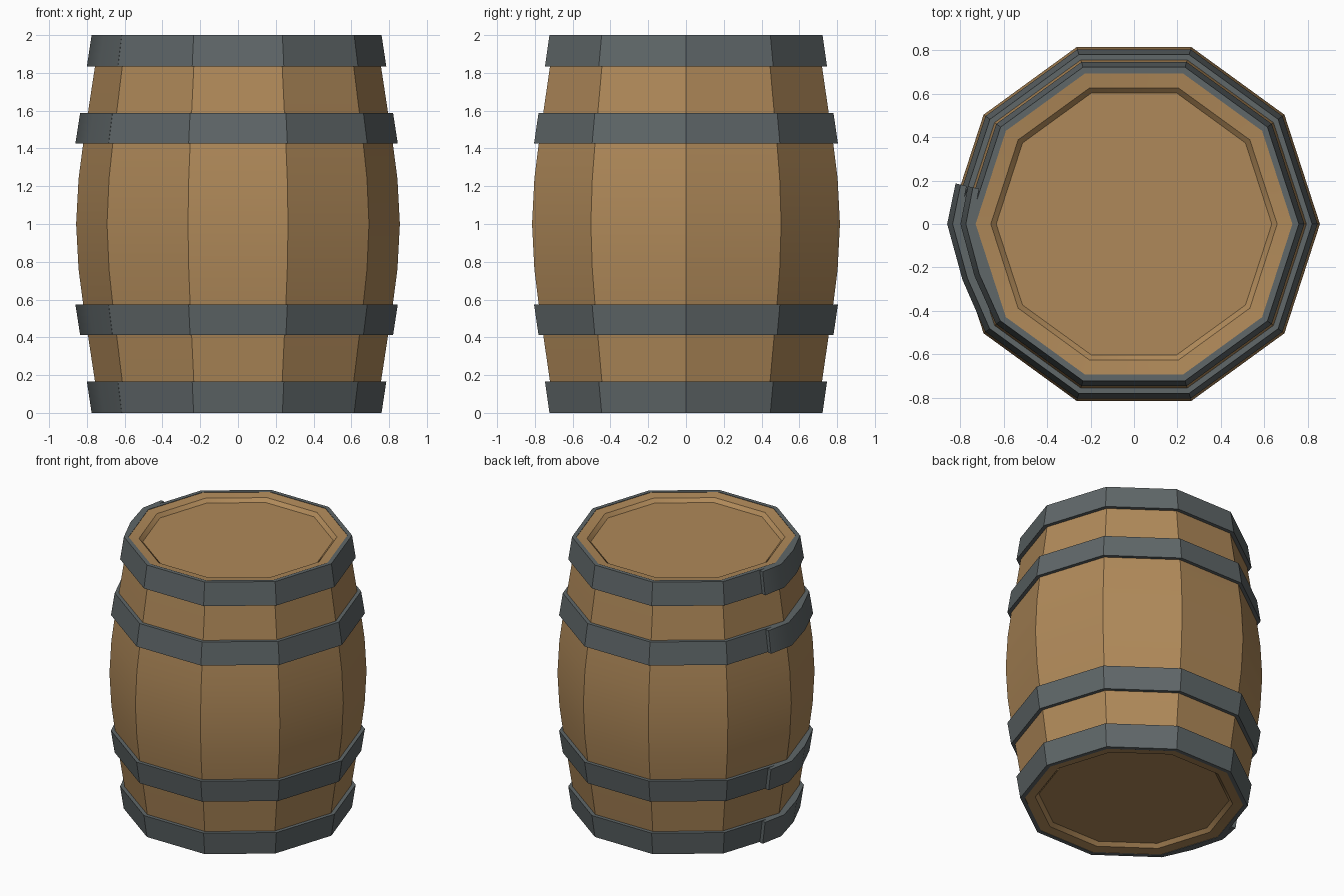
import bpy, bmesh
from math import cos, sin, radians

if "Cube" in bpy.data.objects:
    bpy.data.objects.remove(bpy.data.objects["Cube"])

SIDES = 10


def material(name, color):
    m = bpy.data.materials.new(name)
    m.diffuse_color = (*color, 1)
    m.use_nodes = True
    m.node_tree.nodes["Principled BSDF"].inputs["Base Color"].default_value = m.diffuse_color
    return m


wood = material("wood", (0.43, 0.25, 0.10))
iron = material("iron", (0.115, 0.135, 0.14))


def corner(i):
    a = radians(36 * i)
    return cos(a), sin(a)


def between(i, t):
    (x0, y0), (x1, y1) = corner(i), corner(i + 1)
    return x0 + (x1 - x0) * t, y0 + (y1 - y0) * t


def finish(bm, name, mat):
    bmesh.ops.recalc_face_normals(bm, faces=bm.faces[:])
    me = bpy.data.meshes.new(name)
    bm.to_mesh(me)
    bm.free()
    me.materials.append(mat)
    ob = bpy.data.objects.new(name, me)
    bpy.context.collection.objects.link(ob)
    bpy.ops.object.select_all(action='DESELECT')
    ob.select_set(True)
    bpy.context.view_layer.objects.active = ob
    bpy.ops.object.shade_smooth_by_angle(angle=radians(30))
    return ob


# Barrel body with recessed ends: profile from bottom recess to the middle, then mirrored
half = [(0.635, 0.037), (0.66, 0.012), (0.73, 0.003), (0.757, 0.165), (0.795, 0.415),
        (0.821, 0.585), (0.844, 0.76)]
profile = half + [(0.857, 1.0)] + [(r, 2 - z) for r, z in reversed(half)]
bm = bmesh.new()
rings = [[bm.verts.new((r * corner(i)[0], r * corner(i)[1], z)) for i in range(SIDES)]
         for r, z in profile]
for a, b in zip(rings, rings[1:]):
    for i in range(SIDES):
        j = (i + 1) % SIDES
        bm.faces.new((a[i], a[j], b[j], b[i]))
bm.faces.new(rings[0])
bm.faces.new(rings[-1])
finish(bm, "barrel_body", wood)


# Sweep a hoop's four-sided section along (direction, outward offset) points
def sweep(bm, path, section, closed):
    loops = [[bm.verts.new((d[0] * (r + off), d[1] * (r + off), z)) for r, z in section]
             for d, off in path]
    n = len(loops)
    for k in range(n if closed else n - 1):
        a, b = loops[k], loops[(k + 1) % n]
        for i in range(4):
            j = (i + 1) % 4
            bm.faces.new((a[i], a[j], b[j], b[i]))
    if not closed:
        bm.faces.new(loops[0])
        bm.faces.new(loops[-1])


ring_path = [(corner(i), 0) for i in range(SIDES)]
# Overlapping strap end on the left side
lap_path = [(between(4, 0.64), 0.037), (corner(5), 0.015),
            (between(5, 0.5), 0.028), (corner(6), 0.001)]


def hoop(name, z0, r0, z1, r1, thick):
    section = [(r0 - thick, z0), (r0, z0), (r1, z1), (r1 - thick, z1)]
    bm = bmesh.new()
    sweep(bm, ring_path, section, True)
    sweep(bm, lap_path, section, False)
    finish(bm, name, iron)


hoop("top_hoop", 1.835, 0.785, 2.0, 0.76, 0.03)
hoop("upper_hoop", 1.425, 0.846, 1.587, 0.821, 0.03)
hoop("lower_hoop", 0.413, 0.821, 0.575, 0.846, 0.03)
hoop("bottom_hoop", 0.0, 0.76, 0.165, 0.785, 0.03)
